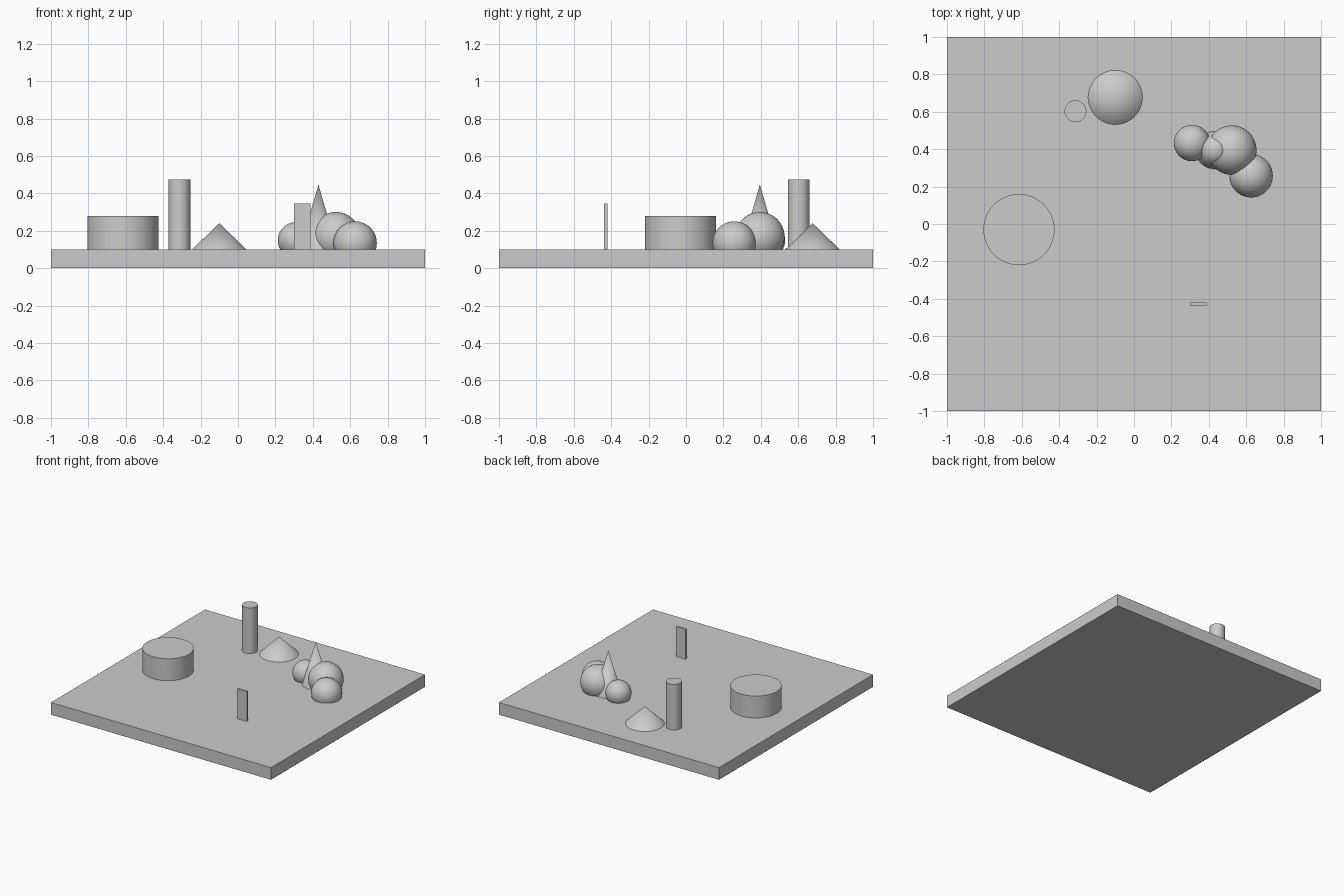
import bpy
import math

cube = bpy.data.objects.get("Cube")
if cube:
    bpy.data.objects.remove(cube, do_unlink=True)

GROUND = 0.1  # top of the base plate

grey = bpy.data.materials.new("plain grey")
grey.use_nodes = True
grey.diffuse_color = (0.6, 0.6, 0.6, 1)
grey.node_tree.nodes["Principled BSDF"].inputs["Base Color"].default_value = grey.diffuse_color


def finish(name, smooth=True):
    obj = bpy.context.object
    obj.name = name
    obj.data.materials.append(grey)
    if smooth:
        bpy.ops.object.shade_smooth_by_angle(angle=math.radians(40))
    return obj


def box(name, x, y, bottom, width, depth, height):
    bpy.ops.mesh.primitive_cube_add(size=1, location=(x, y, bottom + height / 2))
    bpy.context.object.scale = (width, depth, height)
    bpy.ops.object.transform_apply(location=False, rotation=False, scale=True)
    finish(name, smooth=False)


def cylinder(name, x, y, radius, top):
    height = top - GROUND
    bpy.ops.mesh.primitive_cylinder_add(vertices=64, radius=radius, depth=height,
                                        location=(x, y, GROUND + height / 2))
    finish(name)


def cone(name, x, y, radius, top):
    height = top - GROUND
    bpy.ops.mesh.primitive_cone_add(vertices=64, radius1=radius, radius2=0, depth=height,
                                    location=(x, y, GROUND + height / 2))
    finish(name)


def ball(name, x, y, radius, top):
    bpy.ops.mesh.primitive_uv_sphere_add(segments=64, ring_count=32, radius=radius,
                                         location=(x, y, top - radius))
    finish(name)


# Base plate and the thin upright slab
box("base_plate", 0, 0, 0, 2, 2, GROUND)
box("upright_slab", 0.343, -0.43, GROUND, 0.088, 0.018, 0.245)

# Round solids
cylinder("wide_drum", -0.615, -0.03, 0.19, 0.28)
cylinder("tall_pillar", -0.313, 0.603, 0.058, 0.475)
cone("low_cone", -0.1, 0.677, 0.145, 0.24)

# Cluster of balls, sunk into the plate, around a pointed cone
cone("tall_cone", 0.43, 0.395, 0.1, 0.447)
ball("small_ball", 0.31, 0.433, 0.097, 0.246)
ball("large_ball", 0.523, 0.395, 0.132, 0.3)
ball("medium_ball", 0.626, 0.258, 0.116, 0.25)
